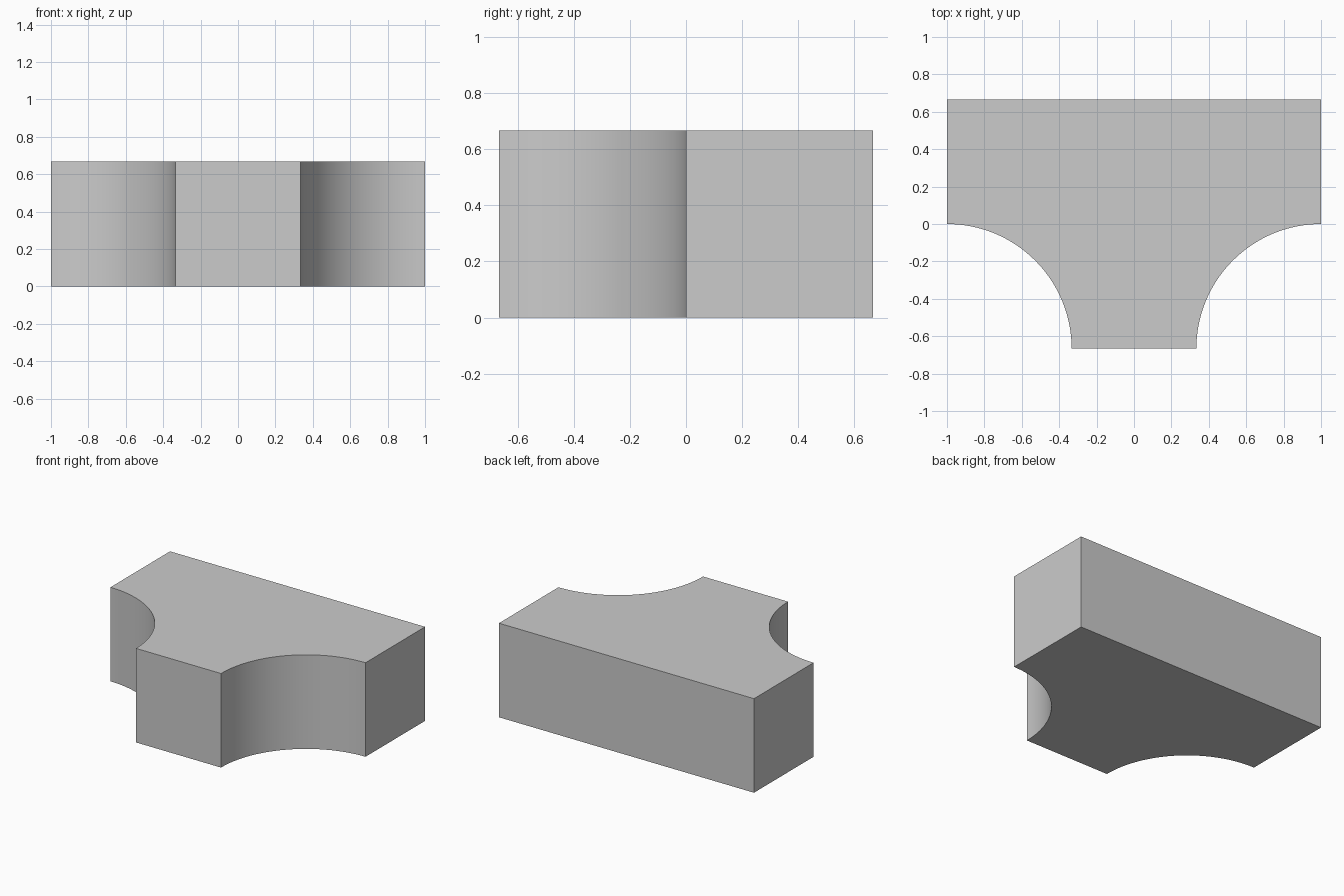
import bpy, bmesh
from math import sin, cos, pi

if "Cube" in bpy.data.objects:
    bpy.data.objects.remove(bpy.data.objects["Cube"])

R = 2 / 3        # fillet radius, also the block height and bar depth
SEGMENTS = 32


def arc(cx, start, end):
    """Quarter-circle points centred on (cx, -R)."""
    return [(cx + R * cos(start + (end - start) * i / SEGMENTS),
             -R + R * sin(start + (end - start) * i / SEGMENTS))
            for i in range(SEGMENTS + 1)]


# Tee-shaped outline: rear bar, with concave quarter rounds down to the stem
outline = [(1, R), (-1, R)]
outline += arc(-1, pi / 2, 0)
outline += arc(1, pi, pi / 2)

# Extrude the outline upward into a solid block
bm = bmesh.new()
base = bm.faces.new([bm.verts.new((x, y, 0)) for x, y in outline])
top = bmesh.ops.extrude_face_region(bm, geom=[base])
bmesh.ops.translate(bm, vec=(0, 0, R),
                    verts=[v for v in top["geom"] if isinstance(v, bmesh.types.BMVert)])
bmesh.ops.recalc_face_normals(bm, faces=bm.faces)
mesh = bpy.data.meshes.new("filleted_tee_block")
bm.to_mesh(mesh)
bm.free()
block = bpy.data.objects.new("filleted_tee_block", mesh)
bpy.context.collection.objects.link(block)

# Smooth the concave walls while keeping the corners crisp
bpy.context.view_layer.objects.active = block
block.select_set(True)
bpy.ops.object.shade_smooth_by_angle(angle=pi / 6)
